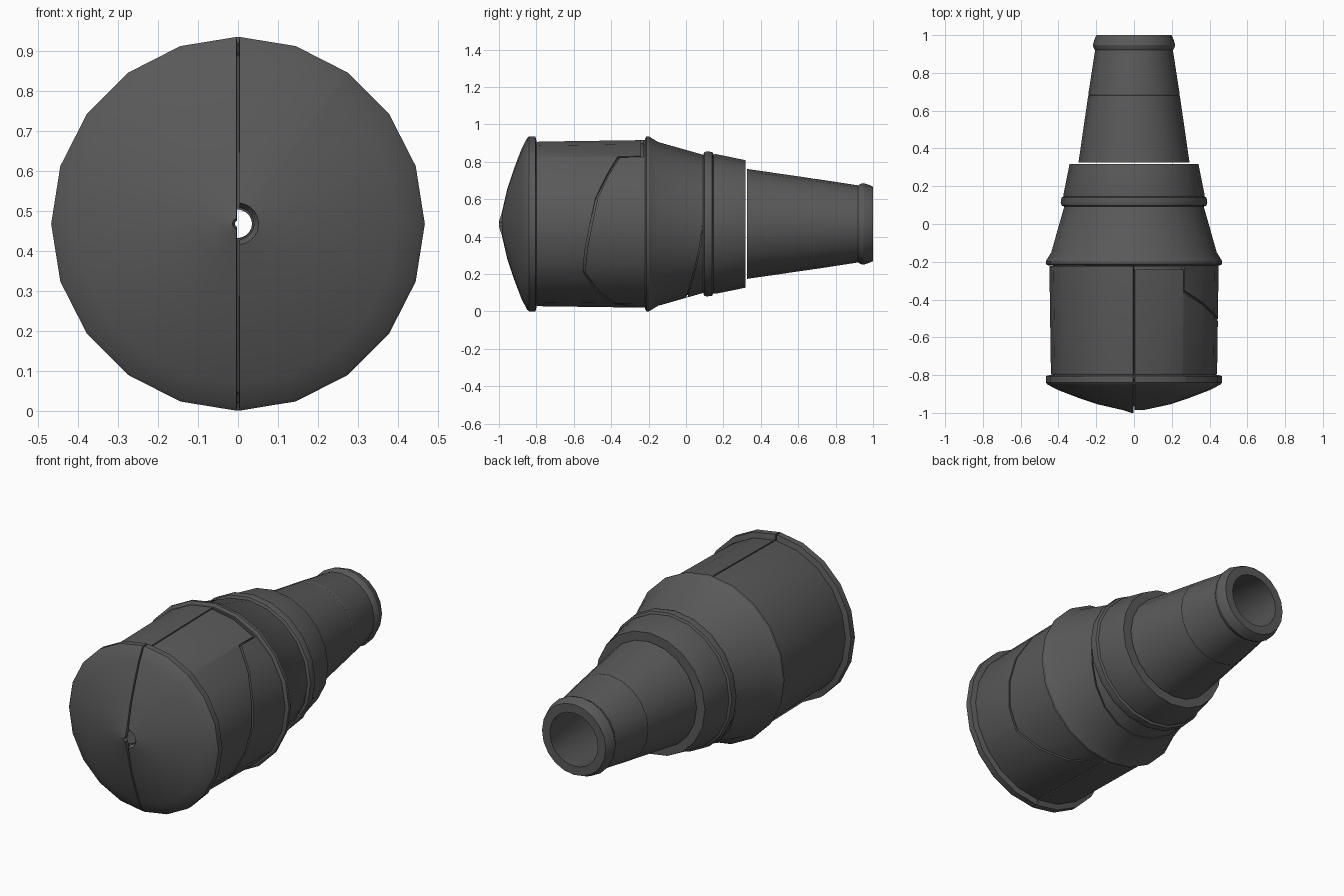
import bpy, math

if "Cube" in bpy.data.objects:
    bpy.data.objects.remove(bpy.data.objects["Cube"])

N, CZ, GAP = 20, 0.468, 0.012   # facets round the axis, axis height, slot width
dark = bpy.data.materials.new("dark_grey")
dark.diffuse_color = (0.1, 0.1, 0.1, 1)
dark.use_nodes = True
dark.node_tree.nodes["Principled BSDF"].inputs["Base Color"].default_value = dark.diffuse_color


def interp(pts, v):
    """Piecewise-linear lookup in a list of (v, value)."""
    if v <= pts[0][0]:
        return pts[0][1]
    for (a, p), (b, q) in zip(pts, pts[1:]):
        if v <= b:
            return p + (q - p) * (v - a) / (b - a)
    return pts[-1][1]


def on_ring(t, y, r, side=0):
    """Point on the 20-sided ring; t counts facets clockwise from the top."""
    k = math.floor(t)
    f = t - k
    a, b = 2 * math.pi * k / N, 2 * math.pi * (k + 1) / N
    x = r * (math.sin(a) * (1 - f) + math.sin(b) * f)
    z = r * (math.cos(a) * (1 - f) + math.cos(b) * f)
    if side:                      # keep clear of the centre seam
        x = side * max(side * x, 0.004)
    return x, y, CZ + z


def shell(name, ts, profile, closed=True, side=0, thick=0.0):
    """Sweep profile(t) -> [(y, r)...] round the axis."""
    cols = [[on_ring(t, y, r, side) for y, r in profile(t)] for t in ts]
    m, n = len(cols[0]), len(cols)
    faces = []
    for i in range(n if closed else n - 1):
        j = (i + 1) % n
        for k in range(m - 1):
            faces.append((i * m + k, j * m + k, j * m + k + 1, i * m + k + 1))
    me = bpy.data.meshes.new(name)
    me.from_pydata([p for c in cols for p in c], [], faces)
    me.materials.append(dark)
    ob = bpy.data.objects.new(name, me)
    bpy.context.collection.objects.link(ob)
    bpy.ops.object.select_all(action='DESELECT')
    ob.select_set(True)
    bpy.context.view_layer.objects.active = ob
    if thick:                     # apply first so the rims get sharp edges
        mod = ob.modifiers.new("wall", 'SOLIDIFY')
        mod.thickness, mod.offset = thick, -1
        bpy.ops.object.modifier_apply(modifier=mod.name)
    bpy.ops.object.shade_smooth_by_angle(angle=math.radians(25))
    return ob


FULL = list(range(N))
nose = [(-0.955, 0.19), (-0.92, 0.295), (-0.88, 0.4), (-0.85, 0.458),
        (-0.84, 0.467), (-0.805, 0.467), (-0.798, 0.437), (-0.785, 0.44)]
body = [(-0.785, 0.44), (-0.22, 0.448)]

# trailing edge of the right nose half, by facet position
edge = [(0, -0.24), (2.0, -0.24), (2.001, -0.365), (4.1, -0.49), (6.2, -0.545),
        (7, -0.55), (8.2, -0.465), (9.3, -0.36), (10, -0.24)]

# left nose half
shell("nose_left", range(10, 21),
      lambda t: [(-1.0, 0.014), (-0.985, 0.06)] + nose + [(-0.222, 0.448)],
      closed=False, side=-1, thick=0.02)


# right nose half, with the chamfered front hole and stepped edge
def right_profile(t):
    y = interp(edge, t)
    return [(-0.955, 0.035), (-0.985, 0.052)] + nose + [(y, interp(body, y))]


shell("nose_right", [0, 1, 2.0, 2.001, 3, 4, 5, 6, 6.6, 7, 7.5, 8, 8.5, 9, 9.5, 10],
      right_profile, closed=False, side=1, thick=0.02)


# body panel that fits against that edge
def panel_profile(t):
    y = interp(edge, t - 0.05 if t < 3 else t) + GAP
    return [(y, interp(body, y)), (-0.215, 0.448)]


shell("side_panel", [0, 1, 2.05, 2.052, 3, 4, 5, 6, 6.6, 7, 7.5, 8, 8.5, 9, 9.5, 10],
      panel_profile, closed=False, thick=0.02)

# tapered shoulder and collar, parted by a curved slot underneath
cone = [(-0.15, 0.438), (0.09, 0.37)]


def below(t):
    return max(0.0, -math.cos(2 * math.pi * t / N) - 0.02)


def slot(t):
    return 0.088 - 0.09 * below(t) ** 1.5


def shoulder_profile(t):
    y = slot(t)
    return [(-0.22, 0.43), (-0.219, 0.455), (-0.212, 0.467), (-0.197, 0.467),
            (-0.15, 0.438), (y, interp(cone, y))]


def collar_profile(t):
    y = slot(t) + 0.006 * min(1, 4 * below(t))
    return [(y, interp(cone, y)), (0.092, 0.369), (0.098, 0.384), (0.112, 0.388),
            (0.14, 0.384), (0.146, 0.372), (0.16, 0.373), (0.318, 0.341),
            (0.318, 0.255), (0.0, 0.28)]


shell("shoulder", FULL, shoulder_profile, thick=0.02)
shell("collar", FULL, collar_profile)

# inner liner that closes the bottom of the seams and slots
shell("inner_liner", FULL, lambda t: [
    (-0.965, 0.036), (-0.93, 0.2), (-0.85, 0.42), (-0.79, 0.423), (-0.215, 0.43),
    (-0.15, 0.425), (0.09, 0.357), (0.3, 0.325)])

# separate rear tube with a faint joint, end bead and open bore
tube = [(0.325, 0.25), (0.325, 0.294), (0.677, 0.243), (0.68, 0.241),
        (0.684, 0.241), (0.687, 0.242), (0.92, 0.206), (0.933, 0.214),
        (0.948, 0.218), (0.975, 0.21), (0.987, 0.205), (1.0, 0.199),
        (1.0, 0.15), (0.325, 0.25)]
shell("rear_tube", FULL, lambda t: tube)
